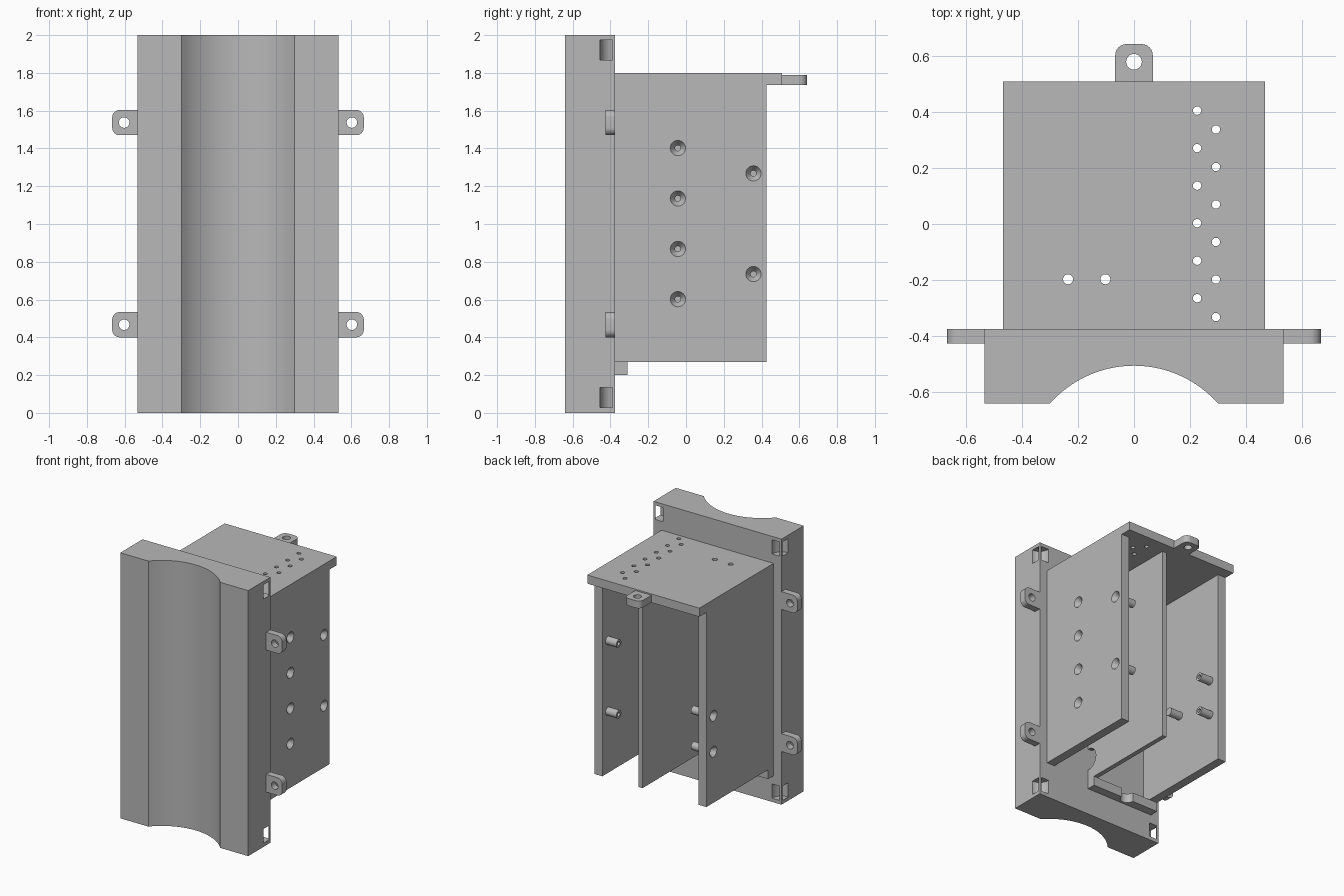
import bpy, bmesh
from math import sin, cos, pi, radians
from mathutils import Matrix, Vector

old = bpy.data.objects.get("Cube")
if old:
    bpy.data.objects.remove(old)

grey = bpy.data.materials.new("plain grey")
grey.use_nodes = True
COLOUR = (0.48, 0.48, 0.48, 1)
grey.diffuse_color = COLOUR
grey.node_tree.nodes["Principled BSDF"].inputs["Base Color"].default_value = COLOUR


def finish(bm, name):
    bmesh.ops.recalc_face_normals(bm, faces=bm.faces)
    mesh = bpy.data.meshes.new(name)
    bm.to_mesh(mesh)
    bm.free()
    mesh.materials.append(grey)
    ob = bpy.data.objects.new(name, mesh)
    bpy.context.collection.objects.link(ob)
    return ob


def add_prism(bm, pts, axis, lo, hi):
    """Extrude a 2D outline along an axis; outline is (y,z), (x,z) or (x,y)."""
    def place(a, b, t):
        return {"x": (t, a, b), "y": (a, t, b), "z": (a, b, t)}[axis]
    face = bm.faces.new([bm.verts.new(place(a, b, lo)) for a, b in pts])
    new = bmesh.ops.extrude_face_region(bm, geom=[face])["geom"]
    shift = Vector(place(0, 0, hi - lo))
    bmesh.ops.translate(bm, vec=shift, verts=[v for v in new if isinstance(v, bmesh.types.BMVert)])


def prism(name, pts, axis, lo, hi):
    bm = bmesh.new()
    add_prism(bm, pts, axis, lo, hi)
    return finish(bm, name)


def rect(a0, a1, b0, b1):
    return [(a0, b0), (a1, b0), (a1, b1), (a0, b1)]


def arc(cx, cy, r, start, end, n):
    steps = [radians(start + (end - start) * i / n) for i in range(n + 1)]
    return [(cx + r * cos(t), cy + r * sin(t)) for t in steps]


def circle(cx, cy, r, n=24):
    return arc(cx, cy, r, 0, 360, n)[:-1]


def cut(targets, bm):
    """Subtract the bmesh solids from every target, then drop the cutter."""
    cutter = finish(bm, "cutter")
    cutter.hide_render = True
    for ob in targets:
        mod = ob.modifiers.new("cut", "BOOLEAN")
        mod.operation, mod.solver, mod.object = "DIFFERENCE", "EXACT", cutter
        bpy.context.view_layer.update()
        mesh = bpy.data.meshes.new_from_object(ob.evaluated_get(bpy.context.evaluated_depsgraph_get()))
        ob.modifiers.clear()
        ob.data = mesh
    bpy.data.objects.remove(cutter)


parts = []
FRONT, BACK, HALF = -0.64, -0.375, 0.533
WALL, INNER = 0.467, 0.4

# Mounting block with a hollow front for a round post
outline = [(-HALF, BACK), (-HALF, FRONT)]
outline += arc(0, -0.905, 0.4, 138.5, 41.5, 32)
outline += [(HALF, FRONT), (HALF, BACK)]
block = prism("mounting_block", outline, "z", 0, 2)
parts.append(block)

# Curved strap channels through the rear corners
bm = bmesh.new()
for side in (1, -1):
    ring = arc(HALF, BACK, 0.08, 165, 285, 16) + arc(HALF, BACK, 0.015, 285, 165, 16)
    for z in (0.028, 1.867):
        add_prism(bm, [(side * x, y) for x, y in ring], "z", z, z + 0.107)
cut([block], bm)


# Rounded ears with a screw hole
def ear(name, axis, lo, hi, origin, direction):
    r, half, length = 0.04, 0.067, 0.133
    shape = [(0, -half)] + arc(length - r, r - half, r, -90, 0, 8)
    shape += arc(length - r, half - r, r, 0, 90, 8) + [(0, half)]
    (ox, oy), (dx, dy) = origin, direction

    def move(p):
        return [(ox + a * dx - b * dy, oy + a * dy + b * dx) for a, b in p]
    ob = prism(name, move(shape), axis, lo, hi)
    bm = bmesh.new()
    add_prism(bm, move(circle(0.07, 0, 0.028)), axis, lo - 0.05, hi + 0.05)
    cut([ob], bm)
    parts.append(ob)


for side, label in ((1, "left"), (-1, "right")):
    for z, level in ((0.467, "lower"), (1.537, "upper")):
        ear(f"{label}_{level}_ear", "y", -0.425, BACK, (side * HALF, z), (side, 0))
ear("top_ear", "z", 1.735, 1.79, (0, 0.508), (0, 1))

# Top plate with cable and vent holes
top = prism("top_plate", rect(-WALL, WALL, BACK, 0.508), "z", 1.735, 1.8)
bm = bmesh.new()
for x, y0 in ((0.225, 0.404), (0.292, 0.337)):
    for i in range(6):
        add_prism(bm, circle(x, y0 - i * 0.1337, 0.015, 16), "z", 1.7, 1.85)
for x in (-0.235, -0.102):
    add_prism(bm, circle(x, -0.197, 0.018, 16), "z", 1.7, 1.85)
cut([top], bm)
parts.append(top)

# Side walls
side_wall = rect(BACK, 0.425, 0.27, 1.735)
left_wall = prism("left_wall", side_wall, "x", INNER, WALL)
right_wall = prism("right_wall", side_wall, "x", -WALL, -INNER)

# Middle divider with a wire cutout beside the block
divider = prism("divider", side_wall, "x", 0.065, 0.1)
bm = bmesh.new()
add_prism(bm, circle(BACK, 0.43, 0.085), "x", 0, 0.2)
cut([divider], bm)

# Bottom ledge with a finger notch
ledge = prism("bottom_ledge", rect(-WALL, 0.1, BACK, -0.31), "z", 0.2, 0.27)
bm = bmesh.new()
add_prism(bm, circle(-0.2, -0.31, 0.05), "z", 0.1, 0.4)
cut([ledge], bm)
parts += [left_wall, right_wall, divider, ledge]


# Standoffs with countersunk screw holes through the walls
def standoffs(label, side, wall, spots, length):
    posts, bm = [], bmesh.new()
    for i, (y, z) in enumerate(spots):
        ends = sorted((side * INNER, side * (INNER - length)))
        posts.append(prism(f"{label}_standoff_{i + 1}", circle(y, z, 0.03), "x", *ends))
        # Stepped screw cutter: bore, cone, head clearance
        rings = []
        for x, r in ((0.2, 0.015), (0.43, 0.015), (0.469, 0.042), (0.5, 0.042)):
            rings.append([bm.verts.new((side * x, a, b)) for a, b in circle(y, z, r)])
        for lower, upper in zip(rings, rings[1:]):
            for k in range(24):
                j = (k + 1) % 24
                bm.faces.new((lower[k], lower[j], upper[j], upper[k]))
        bm.faces.new(rings[0])
        bm.faces.new(rings[-1])
    cut([wall] + posts, bm)
    parts.extend(posts)


left_spots = [(-0.043, z) for z in (0.602, 0.868, 1.135, 1.402)]
left_spots += [(0.357, z) for z in (0.735, 1.268)]
standoffs("left", 1, left_wall, left_spots, 0.09)
standoffs("right", -1, right_wall, [(0.34, 0.655), (0.34, 0.925)], 0.1)
parts.append(prism("right_support_pin", circle(0.015, 0.79, 0.03), "x", -INNER, 0.1 - INNER))

# Smooth the curved faces while keeping edges crisp
bpy.ops.object.select_all(action="DESELECT")
for ob in parts:
    ob.select_set(True)
bpy.context.view_layer.objects.active = block
bpy.ops.object.shade_smooth_by_angle(angle=radians(30))
